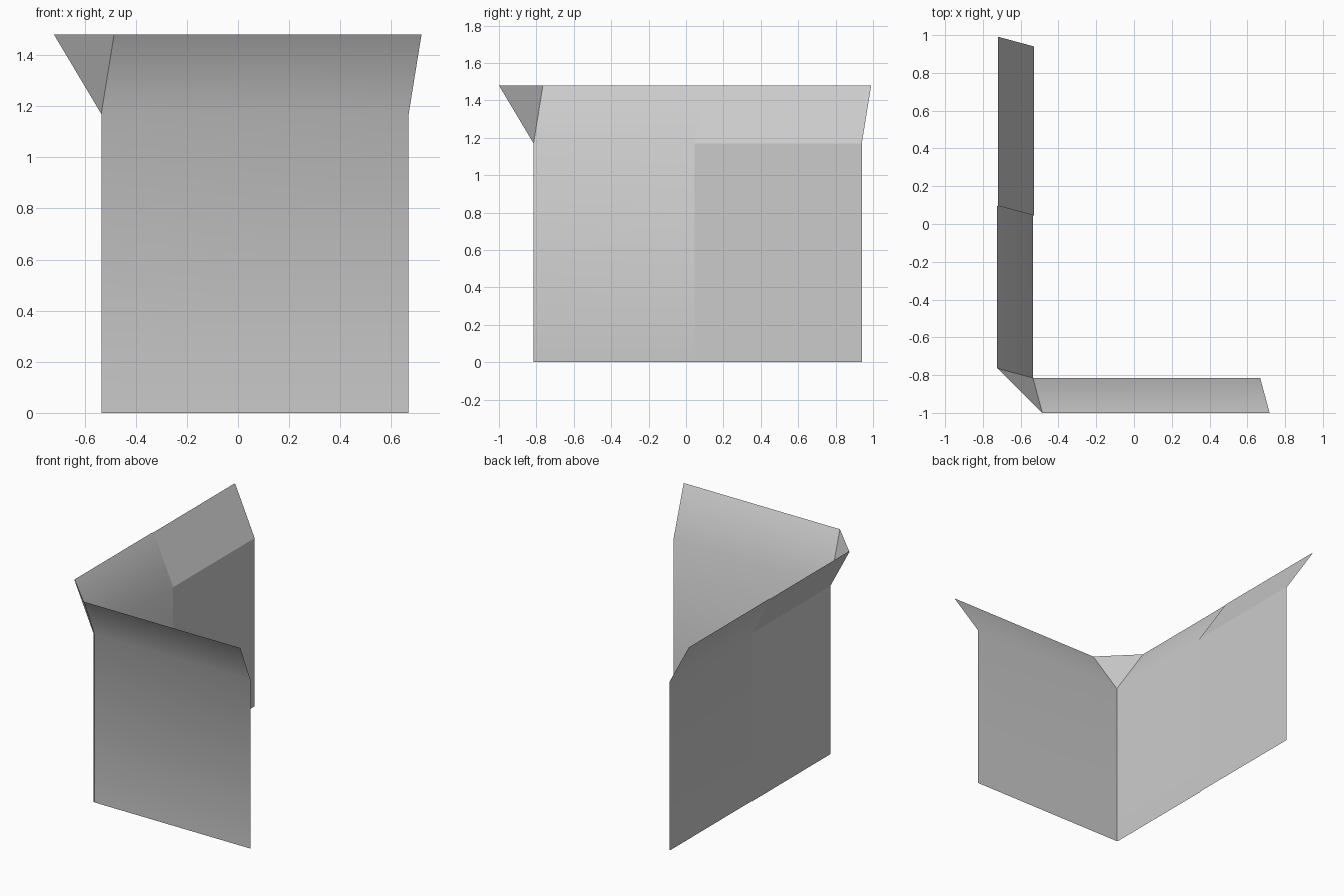
import bpy
from mathutils import Vector

cube = bpy.data.objects.get("Cube")
if cube:
    bpy.data.objects.remove(cube, do_unlink=True)

# One plain grey for the whole sheet
GREY = (0.6, 0.6, 0.6, 1.0)
grey = bpy.data.materials.new("plain_grey")
grey.use_nodes = True
grey.diffuse_color = GREY
grey.node_tree.nodes["Principled BSDF"].inputs["Base Color"].default_value = GREY

FOLD, TOP = 1.17, 1.48          # heights of the fold and the upper rim
CORNER = Vector((-0.535, -0.815, 0))
FLARE = 0.185                   # how far the flap leans outward
SLANT = 0.05                    # sideways shift of the flap's rim
GAP = 0.005                     # spacing of the doubled layers


def make(name, verts, faces, smooth):
    mesh = bpy.data.meshes.new(name)
    mesh.from_pydata(verts, [], faces)
    mesh.materials.append(grey)
    for face in mesh.polygons:
        face.use_smooth = smooth
    obj = bpy.data.objects.new(name, mesh)
    bpy.context.collection.objects.link(obj)
    return obj


def panel(name, along, out, start, end, smooth=True, offset=0.0, flip=False):
    """Upright wall with a flap folded outward along its top."""
    along, out = Vector(along), Vector(out)
    rows = ((0, 0, 0), (FOLD, 0, 0), (TOP, FLARE, SLANT))
    verts = []
    for height, lean, shift in rows:
        for distance in (start, end):
            p = CORNER + along * (distance + shift) + out * (lean + offset)
            verts.append((p.x, p.y, height))
    faces = [(0, 1, 3, 2), (2, 3, 5, 4)]
    if flip:
        faces = [f[::-1] for f in faces]
    return make(name, verts, faces, smooth)


X, Y = (1, 0, 0), (0, 1, 0)
FRONT, SIDE = (0, -1, 0), (-1, 0, 0)
LENGTH, MIDDLE = 1.755, 0.86

# Front wall and side wall, each with its flap
panel("front_wall", X, FRONT, 0, 1.203)
panel("side_wall", Y, SIDE, 0, LENGTH)

# Second layers on the side wall: outside near the corner, inside at the far end
panel("side_outer_layer", Y, SIDE, 0, MIDDLE, False, GAP, True)
panel("side_inner_layer", Y, SIDE, MIDDLE, LENGTH, False, -GAP)

# Gusset joining the two flaps at the corner
gusset = [(CORNER.x, CORNER.y, FOLD),
          (CORNER.x - FLARE, CORNER.y + SLANT, TOP),
          (CORNER.x + SLANT, CORNER.y - FLARE, TOP)]
make("corner_gusset", gusset, [(0, 2, 1)], False)
